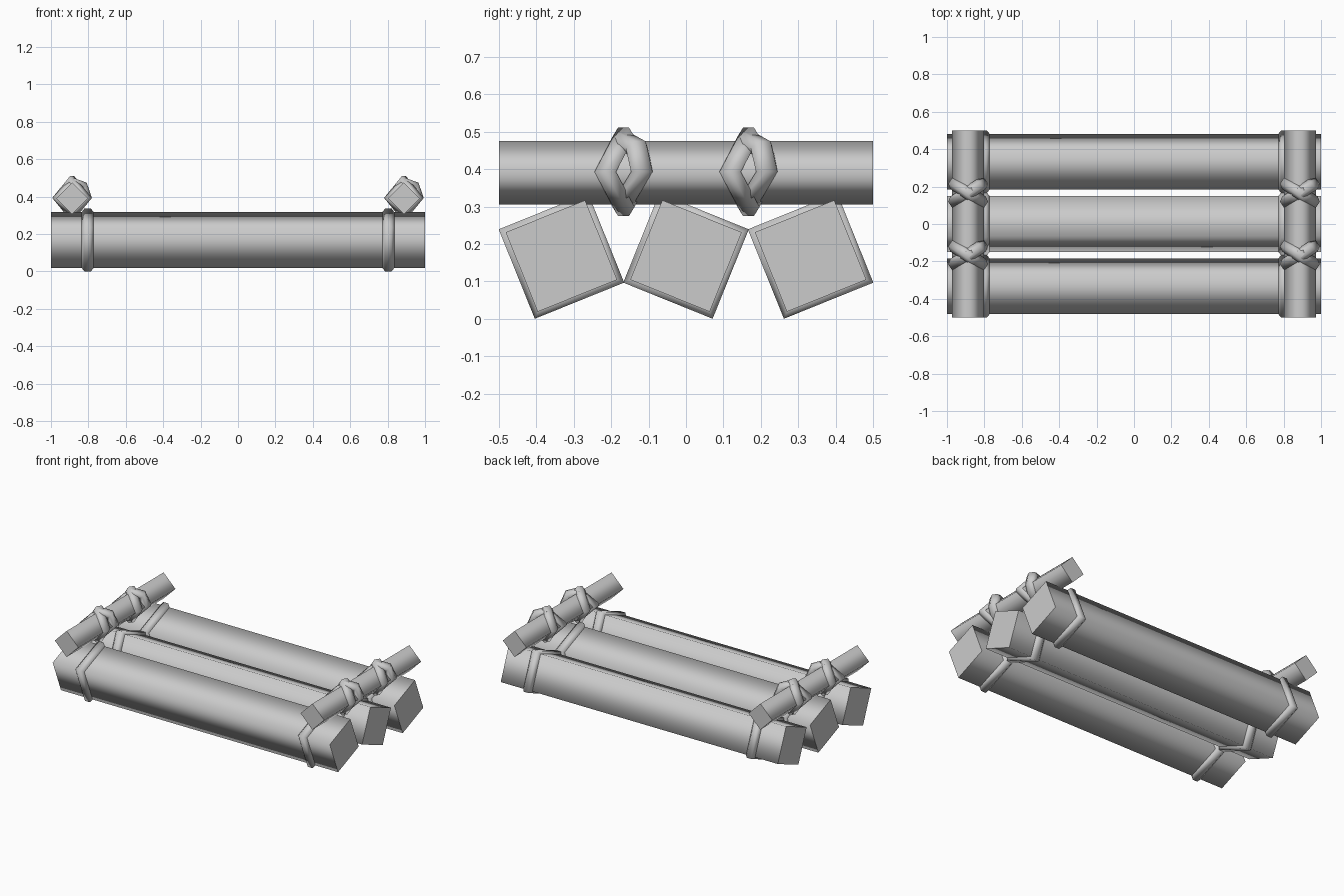
import bpy, bmesh
from math import cos, sin, radians
from mathutils import Vector, Matrix

cube = bpy.data.objects.get("Cube")
if cube:
    bpy.data.objects.remove(cube, do_unlink=True)

GREY = (0.6, 0.6, 0.6, 1)
mat = bpy.data.materials.new("plain_grey")
mat.use_nodes = True
mat.diffuse_color = GREY
bsdf = next(n for n in mat.node_tree.nodes if n.type == "BSDF_PRINCIPLED")
bsdf.inputs["Base Color"].default_value = GREY


def loft(name, loops, matrix, closed):
    """Skin matching loops: joined end to end, or capped with flat sharp ends."""
    bm = bmesh.new()
    rows = [[bm.verts.new(p) for p in loop] for loop in loops]
    n = len(rows[0])
    for i in range(len(rows) if closed else len(rows) - 1):
        a, b = rows[i], rows[(i + 1) % len(rows)]
        for k in range(n):
            j = (k + 1) % n
            bm.faces.new((a[k], a[j], b[j], b[k])).smooth = True
    if not closed:
        for row in (rows[0], rows[-1]):
            cap = bm.faces.new(row)
            for edge in cap.edges:
                edge.smooth = False
    bmesh.ops.recalc_face_normals(bm, faces=bm.faces)
    mesh = bpy.data.meshes.new(name)
    bm.to_mesh(mesh)
    bm.free()
    mesh.materials.append(mat)
    obj = bpy.data.objects.new(name, mesh)
    obj.matrix_world = matrix
    bpy.context.collection.objects.link(obj)


def polar(angle, r, x=0.0):
    """Point in the plane across the local x axis."""
    a = radians(angle)
    return Vector((x, r * cos(a), r * sin(a)))


def square_bar(name, matrix, half, r, turn):
    loops = [[polar(turn + 90 * k, r, x) for k in range(4)] for x in (-half, half)]
    loft(name, loops, matrix, False)


def rope_band(name, matrix, corners):
    """Closed band with a six-sided section; corners are (angle, outer radius)."""
    loops = []
    for angle, r in corners:
        loops.append([polar(angle, r - 0.024 + 0.028 * sin(radians(60 * k)),
                            0.035 * cos(radians(60 * k))) for k in range(6)])
    loft(name, loops, matrix, True)


# Three square logs, each with a band near both ends
for label, y, turn in (("front", -0.333, 67), ("middle", 0, 23), ("back", 0.333, 67)):
    place = Matrix.Translation((0, y, 0.168))
    square_bar(label + "_log", place, 1.0, 0.162, turn)
    for side, x in (("right", -0.804), ("left", 0.804)):
        rope_band(f"{label}_log_{side}_band", place @ Matrix.Translation((x, 0, 0)),
                  [(turn + 90 * k, 0.182) for k in range(4)])

# Cross beams with two crossed lashings at each gap between logs
tight = [(0, 0.115), (90, 0.118), (180, 0.115), (270, 0.118)]
loose = [(0, 0.115), (45, 0.115), (90, 0.106), (180, 0.115), (270, 0.106)]
for side, x in (("right", -0.887), ("left", 0.887)):
    square_bar(side + "_cross_beam",
               Matrix.Translation((x, 0, 0.39)) @ Matrix.Rotation(radians(90), 4, "Z"),
               0.5, 0.085, 0)
    for gap, y in (("front", -0.167), ("back", 0.167)):
        place = Matrix.Translation((x, y, 0.393))
        for layer, corners, tilt in (("outer", tight, -33), ("inner", loose, 33)):
            # Local y points along the band's tilted direction
            turn = Matrix.Rotation(radians(tilt - 90), 4, "Z")
            rope_band(f"{side}_{gap}_{layer}_lashing", place @ turn, corners)
